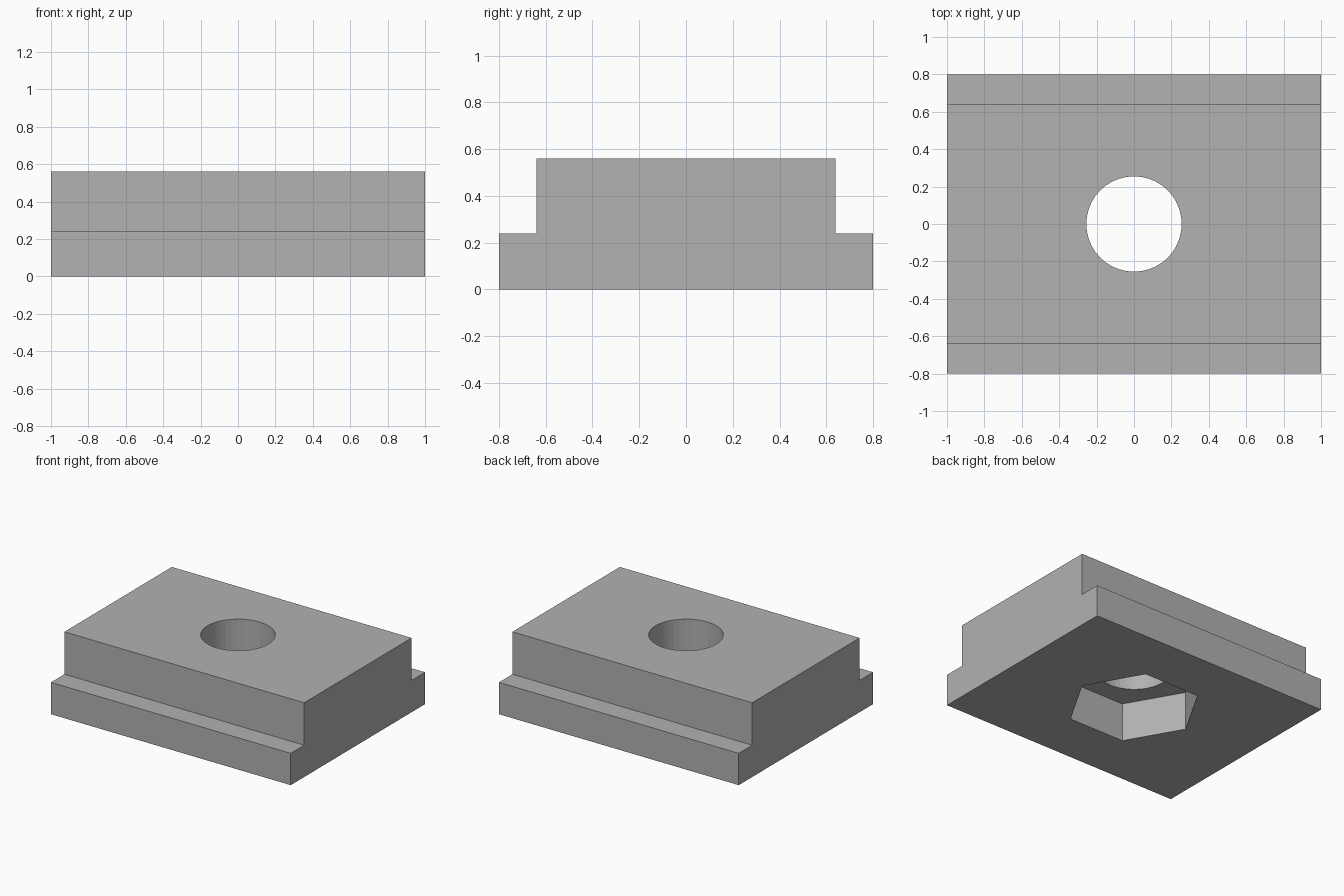
import bpy
import bmesh
import math

cube = bpy.data.objects.get("Cube")
if cube:
    bpy.data.objects.remove(cube, do_unlink=True)

LENGTH, HEIGHT = 2.0, 0.56
BASE_HALF, TOP_HALF, STEP = 0.8, 0.64, 0.24
HOLE_RADIUS, HOLE_SIDES = 0.255, 40
HEX_RADIUS, HEX_DEPTH = 0.4 / math.cos(math.pi / 6), 0.29

grey = bpy.data.materials.new("plain grey")
grey.use_nodes = True
colour = (0.445, 0.445, 0.445, 1)
grey.diffuse_color = colour
grey.node_tree.nodes["Principled BSDF"].inputs["Base Color"].default_value = colour


def make_prism(name, points, depth):
    """Extrude a closed loop of 3D points along a vector."""
    bm = bmesh.new()
    face = bm.faces.new([bm.verts.new(p) for p in points])
    result = bmesh.ops.extrude_face_region(bm, geom=[face], use_keep_orig=True)
    moved = [v for v in result["geom"] if isinstance(v, bmesh.types.BMVert)]
    bmesh.ops.translate(bm, verts=moved, vec=depth)
    bmesh.ops.recalc_face_normals(bm, faces=bm.faces)
    mesh = bpy.data.meshes.new(name)
    bm.to_mesh(mesh)
    bm.free()
    mesh.materials.append(grey)
    obj = bpy.data.objects.new(name, mesh)
    bpy.context.collection.objects.link(obj)
    return obj


def polygon(radius, sides, z):
    angles = [math.tau * i / sides for i in range(sides)]
    return [(radius * math.cos(a), radius * math.sin(a), z) for a in angles]


def cut(target, cutter):
    """Subtract the cutter, then discard it."""
    cutter.hide_render = True
    mod = target.modifiers.new("cut", "BOOLEAN")
    mod.operation = "DIFFERENCE"
    mod.solver = "EXACT"
    mod.object = cutter
    bpy.context.view_layer.objects.active = target
    bpy.ops.object.modifier_apply(modifier=mod.name)
    bpy.data.objects.remove(cutter, do_unlink=True)


# Stepped block: half profile mirrored across the centre
half = [(BASE_HALF, 0), (BASE_HALF, STEP), (TOP_HALF, STEP), (TOP_HALF, HEIGHT)]
profile = half + [(-y, z) for y, z in reversed(half)]
block = make_prism("stepped_block", [(-LENGTH / 2, y, z) for y, z in profile],
                   (LENGTH, 0, 0))

# Hexagonal nut pocket in the underside
cut(block, make_prism("nut_pocket_cutter", polygon(HEX_RADIUS, 6, -0.1),
                      (0, 0, HEX_DEPTH + 0.1)))

# Round bolt hole through the top
cut(block, make_prism("bolt_hole_cutter", polygon(HOLE_RADIUS, HOLE_SIDES, 0.1),
                      (0, 0, HEIGHT)))
